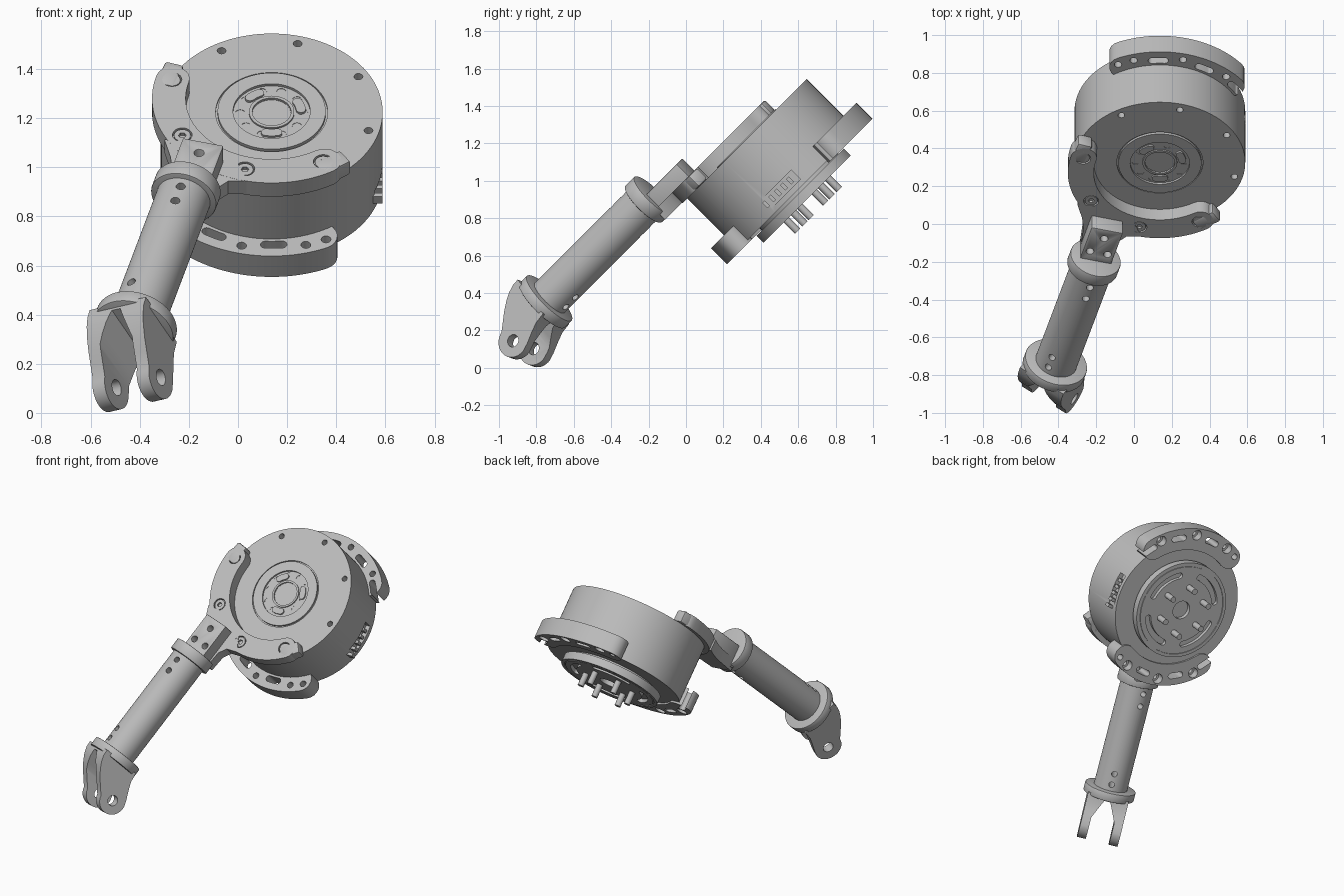
import bpy, bmesh, math
from math import cos, sin, radians, pi
from mathutils import Matrix, Vector

if "Cube" in bpy.data.objects:
    bpy.data.objects.remove(bpy.data.objects["Cube"])

grey = bpy.data.materials.new("light_grey")
grey.use_nodes = True
grey.diffuse_color = (0.5, 0.5, 0.5, 1)
for node in grey.node_tree.nodes:
    if node.type == 'BSDF_PRINCIPLED':
        node.inputs["Base Color"].default_value = (0.5, 0.5, 0.5, 1)
        node.inputs["Roughness"].default_value = 0.6


def axes(x, y, z, origin=(0, 0, 0)):
    m = Matrix((x, y, z)).transposed().to_4x4()
    m.translation = Vector(origin)
    return m


# Frames: the whole model leans 45 degrees, the arm is turned 15, the fork 30
TILT = Matrix.Rotation(radians(45), 4, 'X')
MOTOR = TILT @ Matrix.Translation((0.137, 1.096, 0))
ARM = TILT @ Matrix.Translation((-0.21, 0.5, 0.78)) @ Matrix.Rotation(radians(-15), 4, 'Z')
TUBE = ARM @ Matrix.Rotation(radians(-90), 4, 'X')
c30, s30 = cos(radians(30)), sin(radians(30))
FORK = ARM @ axes((-s30, 0, c30), (0, -1, 0), (c30, 0, s30), (0, -0.838, 0))


def arc(r, a0, a1, n, cx=0, cy=0):
    return [(cx + r * cos(radians(a0 + (a1 - a0) * i / n)),
             cy + r * sin(radians(a0 + (a1 - a0) * i / n))) for i in range(n + 1)]


def disc(r, cx=0, cy=0, n=24):
    return arc(r, 0, 360, n, cx, cy)[:-1]


def polar(r, a):
    return r * cos(radians(a)), r * sin(radians(a))


def sector(r0, r1, a0, a1, n=32):
    """Annular sector with half-round ends."""
    rm, h = (r0 + r1) / 2, (r1 - r0) / 2
    return (arc(r1, a0, a1, n) + arc(h, a1, a1 + 180, 10, *polar(rm, a1))[1:-1]
            + arc(r0, a1, a0, n) + arc(h, a0 + 180, a0 + 360, 10, *polar(rm, a0))[1:-1])


def rect(x0, x1, y0, y1):
    return [(x0, y0), (x1, y0), (x1, y1), (x0, y1)]


def add_prism(bm, pts, z0, z1, frame):
    lo = [bm.verts.new(frame @ Vector((x, y, z0))) for x, y in pts]
    hi = [bm.verts.new(frame @ Vector((x, y, z1))) for x, y in pts]
    n = len(pts)
    faces = [bm.faces.new(lo[::-1]), bm.faces.new(hi)]
    for i in range(n):
        j = (i + 1) % n
        faces.append(bm.faces.new((lo[i], lo[j], hi[j], hi[i])))
    bmesh.ops.recalc_face_normals(bm, faces=faces)


def make(name, prisms, frame):
    bm = bmesh.new()
    for pts, z0, z1, *own in prisms:
        add_prism(bm, pts, z0, z1, own[0] if own else frame)
    me = bpy.data.meshes.new(name)
    bm.to_mesh(me)
    bm.free()
    ob = bpy.data.objects.new(name, me)
    bpy.context.scene.collection.objects.link(ob)
    return ob


def part(name, prisms, frame, cuts=(), bevel=0):
    """Prisms with groups of disjoint cutters removed, then shaded."""
    ob = make(name, prisms, frame)
    cutters = [make("cutter", group, frame) for group in cuts]
    for cutter in cutters:
        cutter.hide_render = True
        mod = ob.modifiers.new("cut", 'BOOLEAN')
        mod.operation, mod.solver, mod.object = 'DIFFERENCE', 'EXACT', cutter
    if bevel:
        mod = ob.modifiers.new("bevel", 'BEVEL')
        mod.width, mod.segments, mod.limit_method = bevel, 2, 'ANGLE'
        mod.angle_limit = radians(50)
    bpy.context.view_layer.update()
    ev = ob.evaluated_get(bpy.context.evaluated_depsgraph_get())
    me = bpy.data.meshes.new_from_object(ev)
    ob.modifiers.clear()
    ob.data = me
    me.name = name
    for cutter in cutters:
        bpy.data.objects.remove(cutter)
    me.materials.clear()
    me.materials.append(grey)
    me.shade_smooth()
    me.set_sharp_from_angle(angle=radians(30))
    return ob


bolt_angles = [30 + 45 * k for k in range(8)]
ear_angles = bolt_angles[3:7]

# Motor housing with hub recess, bolt holes and side socket
part("motor_housing", [(disc(0.452, n=96), 0.25, 0.636)], MOTOR, [
    [(disc(0.018, *polar(0.408, a), n=16), 0.55, 0.7) for a in bolt_angles],
    [(disc(0.228, n=64), 0.628, 0.7)],
    [(rect(0.42, 0.5, -0.2, 0.05), 0.28, 0.35)],
])
# Front hub plate sits in the groove of the housing
part("front_hub", [(disc(0.22, n=64), 0.6, 0.642)], MOTOR, [
    [(disc(0.157, n=64), 0.63, 0.7)],
    [(disc(0.078, n=48), 0.61, 0.7)],
    [(disc(0.02, *polar(0.128, a), n=16), 0.61, 0.7) for a in range(0, 360, 36)],
])
part("hub_arcs", [(sector(0.1, 0.14, a - 11, a + 11, 12), 0.625, 0.639)
                  for a in (18, 126, 270)], MOTOR)
part("hub_inner_ring", [(disc(0.092, n=48), 0.61, 0.638)], MOTOR,
     [[(disc(0.079, n=48), 0.6, 0.7)]])
part("socket_pins", [(rect(0.41, 0.452, -0.185 + 0.045 * k, -0.165 + 0.045 * k), 0.295, 0.335)
                     for k in range(5)], MOTOR)

# Two rear mounting lobes on opposite sides
for side, mid in (("upper", 76), ("lower", 256)):
    holes = [mid - 30, mid, mid + 30]
    slots = [mid - 15, mid + 15, mid - 41]
    part(side + "_rear_lobe", [(sector(0.4, 0.55, mid - 38, mid + 38, 48), 0.237, 0.357)], MOTOR, [
        [(disc(0.02, *polar(0.505, a), n=16), 0.2, 0.4) for a in holes + [mid + 40]]
        + [(sector(0.465, 0.505, a - 4, a + 4, 8), 0.2, 0.4) for a in slots],
        [(disc(0.034, *polar(0.505, a), n=24), 0.2, 0.29) for a in holes],
    ])

# Rear output disc, its neck and six pins
part("rear_neck", [(disc(0.29, n=64), 0.21, 0.26)], MOTOR)
part("rear_disc", [(disc(0.33, n=80), 0.18, 0.232)], MOTOR, [
    [(disc(0.062, n=32), 0.1, 0.22)],
    [(sector(0.225, 0.265, a - 27, a + 27, 24), 0.1, 0.205) for a in range(30, 360, 90)],
    [(sector(0.302, 0.308, a + 2, a + 88, 24), 0.1, 0.186) for a in range(0, 360, 90)],
])
part("rear_pins", [(disc(0.02, *polar(0.16, a), n=16), 0.095, 0.2)
                   for a in range(20, 380, 60)], MOTOR)

# Curved bracket over the motor face, with screws
part("bracket_arc", [(sector(0.35, 0.487, 164, 301, 64), 0.636, 0.715)], MOTOR,
     [[(disc(0.04, *polar(0.42, a)), 0.695, 0.8) for a in ear_angles]])
for i, a in enumerate(ear_angles):
    part("bracket_screw_%d" % (i + 1), [(disc(0.034, *polar(0.42, a)), 0.69, 0.712)], MOTOR,
         [[(disc(0.016, *polar(0.42, a), n=6), 0.697, 0.8)]])
part("bracket_ears", [(rect(-0.02, 0.06, -0.066, 0.066), 0.636, 0.715,
                       MOTOR @ Matrix.Translation((*polar(0.42, a), 0))
                       @ Matrix.Rotation(radians(a + turn), 4, 'Z'))
                      for a, turn in ((161, 0), (304, 0))], MOTOR, bevel=0.012)
part("bracket_web", [([(-0.3, 0.86), (-0.275, 0.76), (-0.268, 0.68), (-0.285, 0.52),
                       (-0.12, 0.48), (-0.085, 0.58), (-0.04, 0.62), (0.04, 0.62),
                       (0, 0.72), (-0.2, 0.85)], 0.64, 0.7145)], TILT)

# Tongue joining bracket and arm
part("arm_tongue", [(rect(-0.085, 0.085, 0, 0.265), -0.12, 0.025)], ARM, [
    [(disc(0.02, x, y, 16), -0.03, 0.1) for x, y in ((0, 0.2), (-0.048, 0.09), (0.048, 0.09))],
], bevel=0.015)

# Arm tube with cross-drilled holes at both ends, and its collars
part("arm_tube", [(disc(0.112, n=64), -0.82, 0.0)], TUBE, [
    [(disc(0.019, 0, s, 16), -0.3, 0.3, ARM) for s in (-0.09, -0.175)]
    + [(disc(0.019, 0, s, 16), -0.3, 0.3,
        ARM @ Matrix.Rotation(radians(-30), 4, 'Y')) for s in (-0.66, -0.735)],
])
part("upper_collar", [(disc(0.138, n=64), -0.045, 0.03)], TUBE, bevel=0.006)
part("lower_collar", [(disc(0.17, n=64), -0.838, -0.778)], TUBE, bevel=0.006)

# Curved fork with a V-shaped gap and a pin hole
tip = (-0.106, 0.205)
profile = ([(-0.12, -0.02), (0.14, -0.02), (0.137, 0.02), (0.122, 0.06), (0.098, 0.1),
            (0.062, 0.145), (0.025, 0.183)]
           + arc(0.09, 15, 190, 20, *tip) + [(-0.18, 0.15), (-0.15, 0.09), (-0.128, 0.04)])
gap = [(-0.02, 0.012), (0.02, 0.012), (0.078, 0.13), (0.078, 0.4), (-0.078, 0.4), (-0.078, 0.13)]
GAP = FORK @ axes((0, 0, 1), (0, 1, 0), (-1, 0, 0))
part("fork", [(profile, -0.137, 0.137)], FORK, [
    [(gap, -0.4, 0.4, GAP)],
    [(disc(0.034, *tip), -0.3, 0.3)],
])
